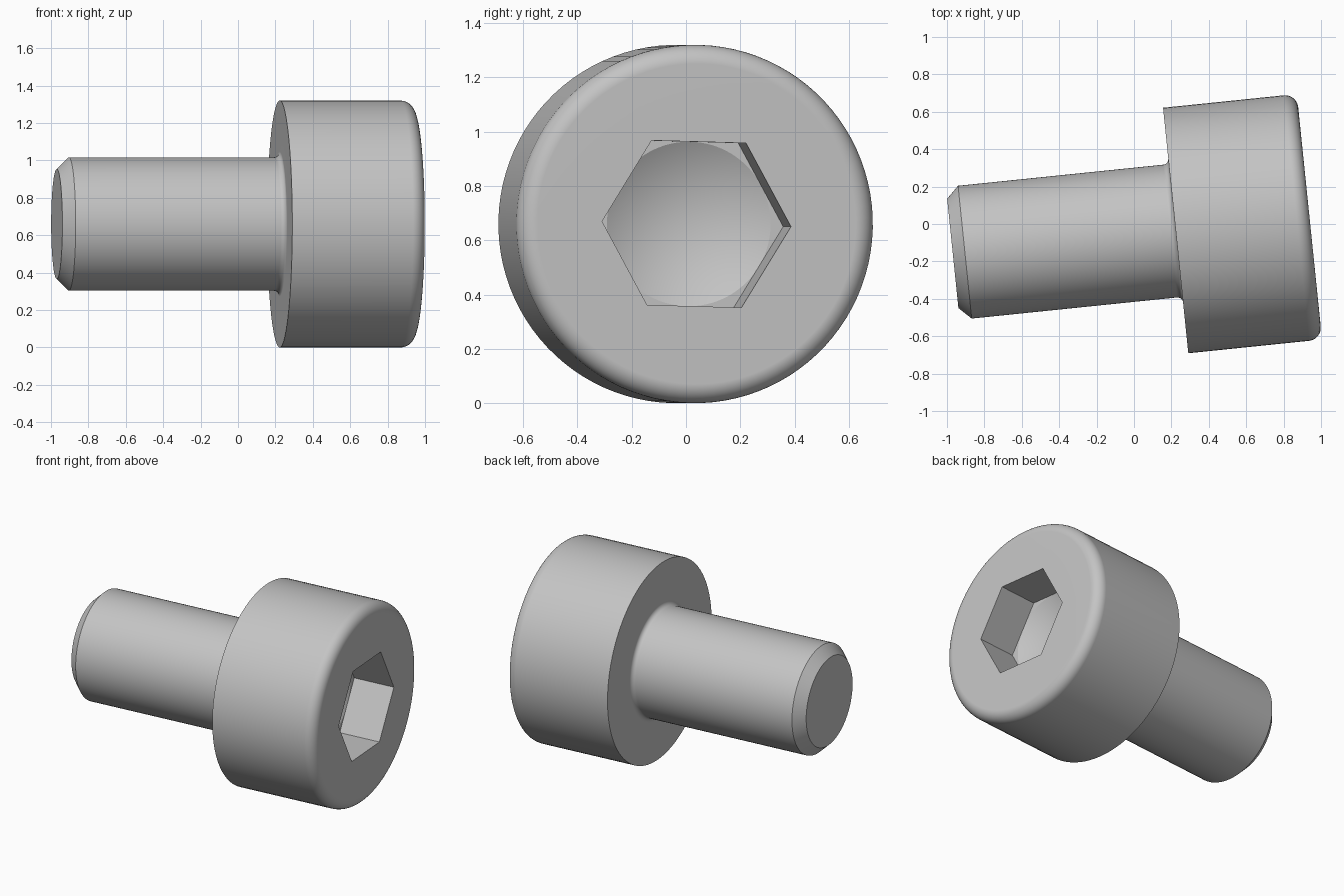
import bpy, bmesh
from math import sin, cos, pi, radians

cube = bpy.data.objects.get("Cube")
if cube:
    bpy.data.objects.remove(cube, do_unlink=True)

SEG = 96                     # divisible by six so socket corners land on ring points
HEAD_R, SHANK_R, TIP_R = 0.66, 0.357, 0.294
TIP, CHAMFER, SEAT, FACE = -0.98, -0.915, 0.218, 0.937
ROUND, NECK = 0.07, 0.03
HEX_IN, WALL, CONE = 0.303, 0.28, 0.165
START = radians(-1.6)


def circle(r):
    return lambda a: r


def hexagon(a):
    return HEX_IN / cos((a % (pi / 3)) - pi / 6)


# Profile along the axis: tip, shank, neck fillet, head, rounded rim
rings = [(TIP, circle(TIP_R)), (CHAMFER, circle(SHANK_R))]
for i in range(7):
    t = i / 6 * pi / 2
    rings.append((SEAT - NECK + NECK * sin(t), circle(SHANK_R + NECK * (1 - cos(t)))))
rings.append((SEAT, circle(HEAD_R)))
for i in range(9):
    t = i / 8 * pi / 2
    rings.append((FACE - ROUND + ROUND * sin(t), circle(HEAD_R - ROUND + ROUND * cos(t))))
# Hex socket with a drilled floor
rings += [(FACE, hexagon), (FACE - WALL, hexagon), (FACE - WALL, circle(HEX_IN))]

bm = bmesh.new()
loops = []
for x, radius in rings:
    loop = []
    for k in range(SEG):
        a = 2 * pi * k / SEG
        r = radius(a)
        loop.append(bm.verts.new((x, r * cos(a + START), r * sin(a + START))))
    loops.append(loop)
for lo, hi in zip(loops, loops[1:]):
    for k in range(SEG):
        n = (k + 1) % SEG
        bm.faces.new((lo[k], lo[n], hi[n], hi[k]))
bm.faces.new(loops[0])
apex = bm.verts.new((FACE - WALL - CONE, 0, 0))
for k in range(SEG):
    bm.faces.new((loops[-1][k], loops[-1][(k + 1) % SEG], apex))
bmesh.ops.remove_doubles(bm, verts=bm.verts, dist=1e-5)
bmesh.ops.recalc_face_normals(bm, faces=bm.faces)

mesh = bpy.data.meshes.new("socket_head_bolt")
bm.to_mesh(mesh)
bm.free()
bolt = bpy.data.objects.new("socket_head_bolt", mesh)
bpy.context.collection.objects.link(bolt)
bolt.location = (0.006, -0.057, HEAD_R)
bolt.rotation_euler.z = radians(5.87)

# Plain grey metal
grey = bpy.data.materials.new("plain_grey")
grey.use_nodes = True
colour = (0.55, 0.55, 0.55, 1)
grey.diffuse_color = colour
grey.node_tree.nodes["Principled BSDF"].inputs["Base Color"].default_value = colour
mesh.materials.append(grey)

# Smooth round surfaces, crisp flat faces
bpy.ops.object.select_all(action="DESELECT")
bolt.select_set(True)
bpy.context.view_layer.objects.active = bolt
bpy.ops.object.shade_smooth_by_angle(angle=radians(20))
weighted = bolt.modifiers.new("weighted_normals", "WEIGHTED_NORMAL")
weighted.keep_sharp = True
